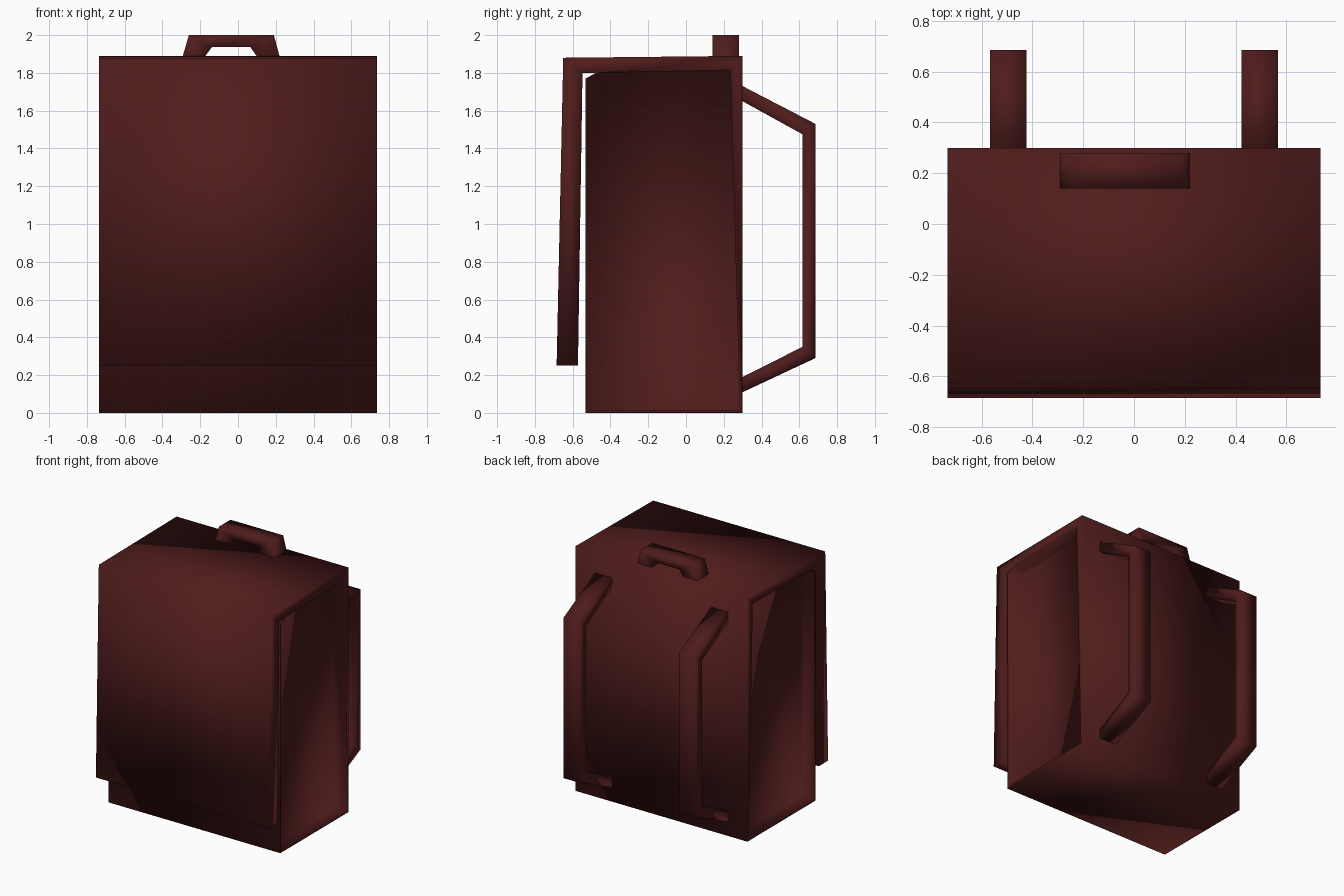
import bpy
import bmesh

cube = bpy.data.objects.get("Cube")
if cube:
    bpy.data.objects.remove(cube, do_unlink=True)

# Dark red cloth
cloth = bpy.data.materials.new("dark_red_cloth")
cloth.use_nodes = True
COLOUR = (0.08, 0.0115, 0.0115, 1)
cloth.diffuse_color = COLOUR
cloth.node_tree.nodes["Principled BSDF"].inputs["Base Color"].default_value = COLOUR


def add_ring(bm, outline, depth, axis):
    if axis == "x":
        return [bm.verts.new((depth, a, z)) for a, z in outline]
    return [bm.verts.new((a, depth, z)) for a, z in outline]


def bridge(bm, first, last, skipped=()):
    """Join two rings of corners with quads."""
    count = len(first)
    for i in range(count):
        if i not in skipped:
            j = (i + 1) % count
            bm.faces.new((first[i], first[j], last[j], last[i]))


def extrude_outline(bm, outline, panels, start, end, axis, skipped=()):
    """Extrude a side outline along x or y; panels list the end-cap faces."""
    first = add_ring(bm, outline, start, axis)
    last = add_ring(bm, outline, end, axis)
    bridge(bm, first, last, skipped)
    for panel in panels:
        bm.faces.new([first[i] for i in reversed(panel)])
        bm.faces.new([last[i] for i in panel])
    return first, last


def finish(bm, name):
    bmesh.ops.recalc_face_normals(bm, faces=bm.faces)
    mesh = bpy.data.meshes.new(name)
    bm.to_mesh(mesh)
    bm.free()
    mesh.materials.append(cloth)
    mesh.shade_smooth()
    obj = bpy.data.objects.new(name, mesh)
    bpy.context.collection.objects.link(obj)


# Bag body with the top lid folding over into the hanging front flap
bag = [(0.30, 0), (0.30, 1.89), (-0.65, 1.88), (-0.685, 0.25), (-0.572, 0.25),
       (-0.548, 1.80), (-0.475, 1.80), (-0.533, 1.77), (-0.533, 0)]
HALF = 0.735
bm = bmesh.new()
ends = extrude_outline(bm, bag, [(1, 2, 5, 6), (2, 3, 4, 5)], -HALF, HALF, "x")

# Side panels sunk behind a thin rim
sunken = [(0.285, 0.015), (0.235, 1.815), (-0.465, 1.80), (-0.523, 1.767), (-0.523, 0.015)]
for end, sign in zip(ends, (-1, 1)):
    rim = add_ring(bm, sunken, sign * HALF, "x")
    inner = add_ring(bm, sunken, sign * (HALF - 0.1), "x")
    bridge(bm, [end[i] for i in (0, 1, 6, 7, 8)], rim)
    bridge(bm, rim, inner)
    bm.faces.new(inner)
finish(bm, "bag_body_and_flap")

# Shoulder straps on the back, ends sunk slightly into the body
strap = [(0.29, 1.735), (0.685, 1.53), (0.685, 0.29), (0.29, 0.105),
         (0.29, 0.185), (0.617, 0.35), (0.617, 1.475), (0.29, 1.655)]
bars = [(0, 1, 6, 7), (1, 2, 5, 6), (2, 3, 4, 5)]
for side, centre in (("left", 0.495), ("right", -0.496)):
    bm = bmesh.new()
    extrude_outline(bm, strap, bars, centre - 0.072, centre + 0.072, "x")
    finish(bm, side + "_shoulder_strap")

# Carry handle on top, open where it meets the lid
handle = [(-0.295, 1.88), (-0.26, 2.0), (0.19, 2.0), (0.222, 1.88),
          (0.105, 1.88), (0.065, 1.937), (-0.138, 1.937), (-0.18, 1.88)]
bm = bmesh.new()
extrude_outline(bm, handle, bars, 0.14, 0.28, "y", (3, 7))
finish(bm, "carry_handle")
